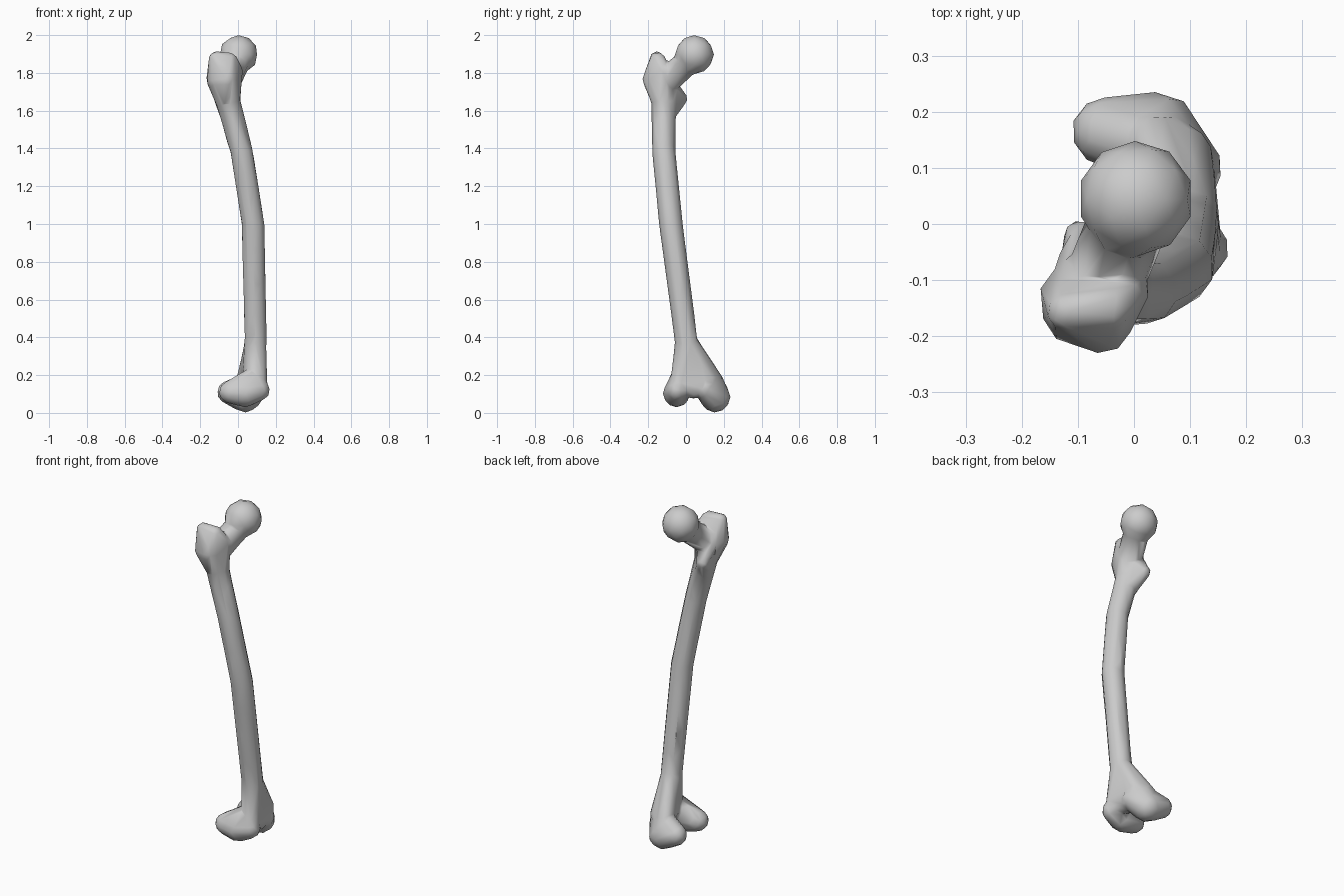
import bpy, bmesh
from mathutils import Matrix

if "Cube" in bpy.data.objects:
    bpy.data.objects.remove(bpy.data.objects["Cube"])

bone = bmesh.new()


def hull(*balls):
    """Add the convex hull of several balls (x, y, z, radius) to the bone."""
    bm = bmesh.new()
    for x, y, z, r in balls:
        bmesh.ops.create_icosphere(bm, subdivisions=2, radius=r + 0.002,
                                   matrix=Matrix.Translation((x, y, z)))
    res = bmesh.ops.convex_hull(bm, input=bm.verts)
    junk = {g for g in res["geom_interior"] + res["geom_unused"]
            if isinstance(g, bmesh.types.BMVert)}
    bmesh.ops.delete(bm, geom=list(junk), context='VERTS')
    bmesh.ops.recalc_face_normals(bm, faces=bm.faces)
    me = bpy.data.meshes.new("part")
    bm.to_mesh(me)
    bm.free()
    bone.from_mesh(me)
    bpy.data.meshes.remove(me)


# bowed shaft
path = [(-.055, -.118, 1.66, .064), (.018, -.118, 1.39, .060),
        (.080, -.080, 1.00, .061), (.093, -.001, .40, .059),
        (.086, .015, .24, .062)]
for a, b in zip(path, path[1:]):
    hull(a, b)

# ball head and neck
hull((.003, .045, 1.897, .102), (.0, .06, 1.872, .07))
hull((.0, .03, 1.875, .07), (-.05, -.095, 1.765, .07))

# greater trochanter
hull((-.12, -.155, 1.878, .034), (-.045, -.15, 1.868, .04),
     (-.12, -.13, 1.77, .048), (-.06, -.175, 1.765, .055),
     (-.11, -.165, 1.76, .048), (-.01, -.12, 1.81, .035),
     (-.052, -.118, 1.65, .064))

# lesser trochanter and the crest above it
hull((-.093, -.027, 1.665, .034), (-.06, -.1, 1.72, .05),
     (-.045, -.105, 1.58, .05))
hull((-.093, -.03, 1.67, .03), (-.11, -.12, 1.79, .04))

# flare above the knee
hull((.093, .0, .38, .056), (.105, -.03, .17, .05),
     (.085, .12, .18, .055), (.04, .15, .165, .05),
     (.1, .04, .12, .045))

# outer and inner condyles
hull((.113, -.045, .12, .055), (-.04, -.052, .11, .06),
     (.04, -.05, .102, .071), (.08, -.03, .19, .05))
hull((-.05, .165, .11, .06), (.04, .154, .083, .08),
     (.1, .1, .13, .056), (.06, .13, .16, .06))

mesh = bpy.data.meshes.new("thigh_bone")
bone.to_mesh(mesh)
bone.free()
obj = bpy.data.objects.new("thigh_bone", mesh)
bpy.context.collection.objects.link(obj)

# fuse the parts, soften the joins, reduce to low-poly
fuse = obj.modifiers.new("fuse", 'REMESH')
fuse.mode = 'VOXEL'
fuse.voxel_size = 0.008
fuse.use_smooth_shade = True
soft = obj.modifiers.new("soften", 'SMOOTH')
soft.factor = 0.5
soft.iterations = 6
low = obj.modifiers.new("low_poly", 'DECIMATE')
low.ratio = 0.015
